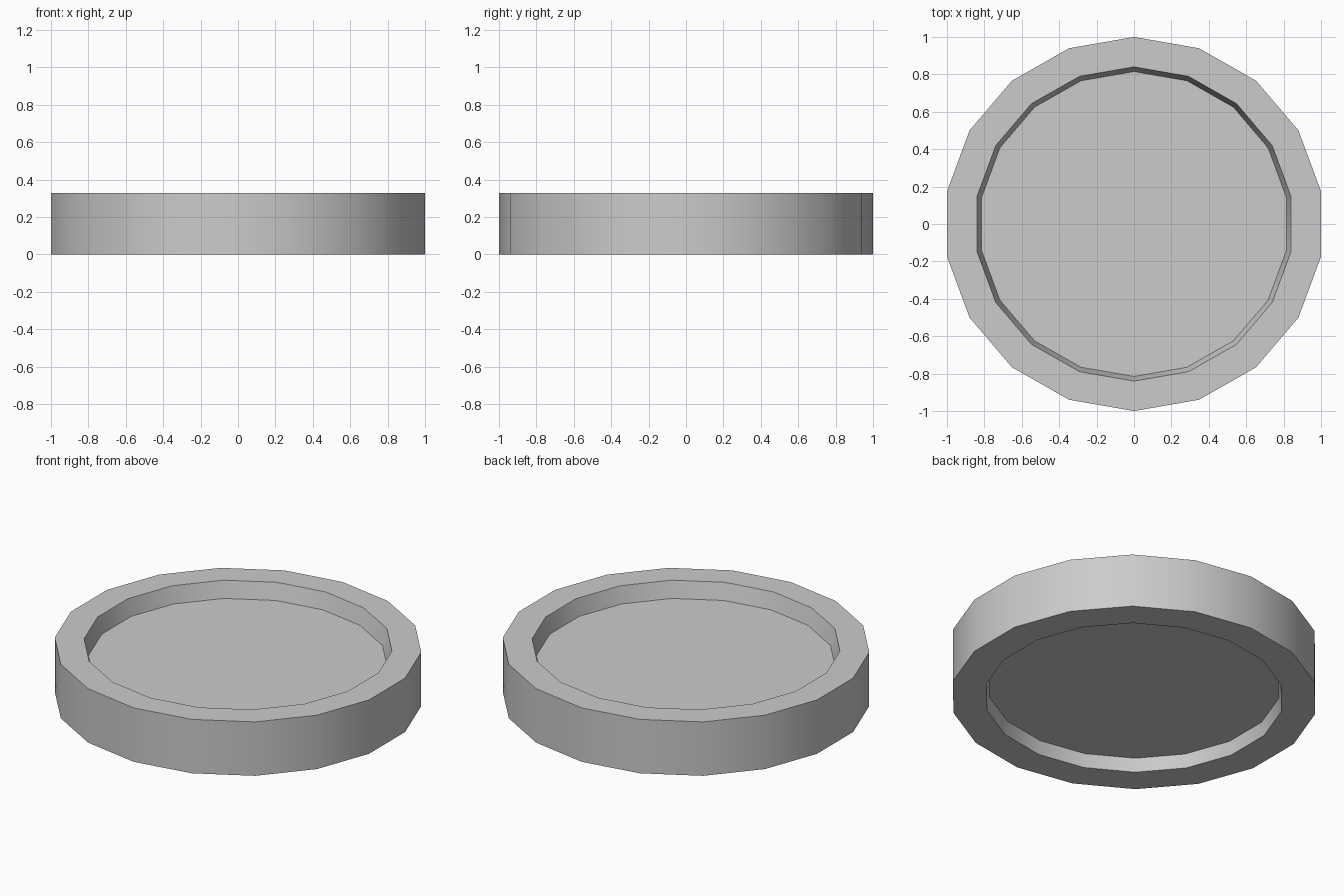
import bpy, bmesh, math

if "Cube" in bpy.data.objects:
    bpy.data.objects.remove(bpy.data.objects["Cube"])

SIDES = 18
# x is stretched slightly so the flat sides reach x = +-1
XS = 1 / math.cos(math.radians(10))

# Profile (radius, z): lower recess floor, outer wall, upper recess floor
profile = [(0.80, 0.08), (0.815, 0.0), (1.0, 0.0),
           (1.0, 0.327), (0.84, 0.327), (0.815, 0.228)]

bm = bmesh.new()
rings = []
for r, z in profile:
    ring = []
    for i in range(SIDES):
        a = math.pi / 2 + 2 * math.pi * i / SIDES
        ring.append(bm.verts.new((r * math.cos(a) * XS, r * math.sin(a), z)))
    rings.append(ring)

# Walls and rims
for lo, hi in zip(rings, rings[1:]):
    for i in range(SIDES):
        j = (i + 1) % SIDES
        bm.faces.new((lo[i], lo[j], hi[j], hi[i]))

# Recess floors
bm.faces.new(rings[0][::-1])
bm.faces.new(rings[-1])
bmesh.ops.recalc_face_normals(bm, faces=bm.faces[:])

mesh = bpy.data.meshes.new("recessed_disc")
bm.to_mesh(mesh)
bm.free()
disc = bpy.data.objects.new("recessed_disc", mesh)
bpy.context.collection.objects.link(disc)

# Smooth round walls, sharp rims
bpy.context.view_layer.objects.active = disc
disc.select_set(True)
bpy.ops.object.shade_smooth_by_angle(angle=math.radians(30))
